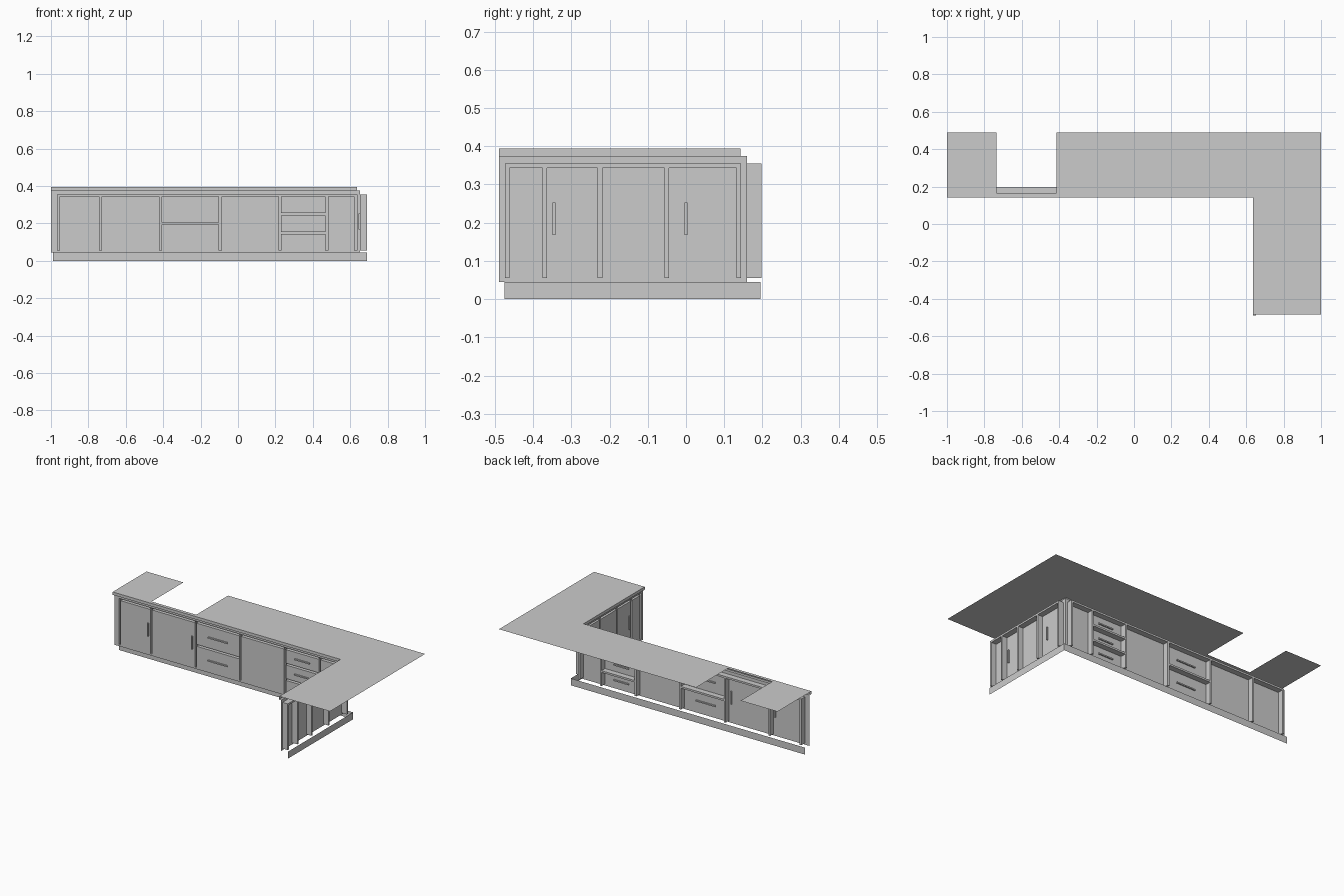
import bpy, bmesh

if "Cube" in bpy.data.objects:
    bpy.data.objects.remove(bpy.data.objects["Cube"])

FACE_Y, FACE_X = 0.16, 0.652      # front planes of the two cabinet runs
DEPTH, GAP = 0.037, 0.012         # shadow-gap channel depth and width
Z0, Z1 = 0.045, 0.375             # cabinet face bottom and top
G0, G1 = 0.055, 0.355             # channel bottom and top


def along_back(s, d, z):
    return (s, FACE_Y + d, z)


def along_side(s, d, z):
    return (FACE_X + d, s, z)


class Part:
    """Collects quads into one named mesh object."""
    def __init__(self, name, place=lambda x, y, z: (x, y, z)):
        self.name, self.place, self.bm = name, place, bmesh.new()

    def face(self, *pts):
        self.bm.faces.new([self.bm.verts.new(self.place(*p)) for p in pts])

    def panel(self, s0, s1, z0, z1, d=0.0):
        self.face((s0, d, z0), (s1, d, z0), (s1, d, z1), (s0, d, z1))

    def channel(self, s0, s1, z0, z1):
        # recessed groove: back plus four walls, open at the front
        self.panel(s0, s1, z0, z1, DEPTH)
        for s in (s0, s1):
            self.face((s, 0, z0), (s, DEPTH, z0), (s, DEPTH, z1), (s, 0, z1))
        for z in (z0, z1):
            self.face((s0, 0, z), (s1, 0, z), (s1, DEPTH, z), (s0, DEPTH, z))

    def done(self, outward=False):
        bmesh.ops.remove_doubles(self.bm, verts=self.bm.verts, dist=1e-5)
        if outward:
            bmesh.ops.recalc_face_normals(self.bm, faces=self.bm.faces)
        me = bpy.data.meshes.new(self.name)
        self.bm.to_mesh(me)
        self.bm.free()
        ob = bpy.data.objects.new(self.name, me)
        bpy.context.collection.objects.link(ob)


def handle(name, place, s, z, length, upright):
    hs, hz = (0.004, length / 2) if upright else (length / 2, 0.004)
    p = Part(name, place)
    bmesh.ops.create_cube(p.bm, size=1)
    for v in p.bm.verts:
        v.co = place(s + 2 * hs * v.co.x, 0.016 * v.co.y, z + 2 * hz * v.co.z)
    p.done(True)


def cabinet_run(name, place, start, end, grooves, drawers, doors):
    """drawers: {column: count}; doors: positions of upright handles."""
    p = Part(name + "_fronts", place)
    h = GAP / 2
    top = G1 - GAP
    # surrounding frame
    p.panel(start, end, Z0, G0)
    p.panel(start, end, G1, Z1)
    p.panel(start, grooves[0] - h, G0, G1)
    p.panel(grooves[-1] + h, end, G0, G1)
    # shadow gaps
    p.channel(grooves[0] + h, grooves[-1] - h, top, G1)
    for g in grooves:
        p.channel(g - h, g + h, G0, G1)
    # doors and drawer fronts
    for i, (a, b) in enumerate(zip(grooves, grooves[1:])):
        a, b = a + h, b - h
        n = drawers.get(i, 1)
        step = (top - G0 + GAP) / n
        for k in range(n):
            z = G0 + k * step
            p.panel(a, b, z, z + step - GAP)
            if k:
                p.channel(a, b, z - GAP, z)
            if n > 1:
                handle(f"{name}_drawer_handle_{i}_{k}", place, (a + b) / 2,
                       z + (step - GAP) / 2, 0.45 * (b - a), False)
    p.done()
    for k, s in enumerate(doors):
        handle(f"{name}_door_handle_{k}", place, s, 0.21, 0.085, True)


# cabinets
cabinet_run("long_run", along_back, -1.0, FACE_X,
            [-0.96, -0.735, -0.415, -0.095, 0.225, 0.475, 0.63],
            {2: 2, 4: 3}, [-0.755, -0.44])
cabinet_run("short_run", along_side, -0.49, FACE_Y,
            [-0.468, -0.37, -0.225, -0.05, 0.138],
            {}, [-0.345, 0.0])

# recessed plinth
plinth = Part("plinth")
plinth.face((-0.99, 0.195, 0), (0.69, 0.195, 0), (0.69, 0.195, 0.045), (-0.99, 0.195, 0.045))
plinth.face((0.69, 0.195, 0), (0.69, -0.475, 0), (0.69, -0.475, 0.045), (0.69, 0.195, 0.045))
plinth.done()

# worktop sheet with appliance cut-out
T, F, E = 0.394, 0.143, 0.636
top = Part("worktop")
for x0, x1, y0, y1 in ((-1, -0.735, F, 0.49), (-0.735, -0.415, F, 0.165),
                       (-0.415, E, F, 0.49), (E, 1, -0.485, 0.49)):
    top.face((x0, y0, T), (x1, y0, T), (x1, y1, T), (x0, y1, T))
top.done()

# worktop front edge and its return under the overhang
lip = Part("worktop_edge")
path = [(-1, F), (E, F), (E, -0.49)]
inner = [(-1, FACE_Y), (FACE_X, FACE_Y), (FACE_X, -0.49)]
for i in (0, 1):
    (a, b), (c, d) = path[i:i + 2], inner[i:i + 2]
    lip.face((*a, Z1), (*b, Z1), (*b, T), (*a, T))
    lip.face((*a, Z1), (*c, Z1), (*d, Z1), (*b, Z1))
lip.done()
